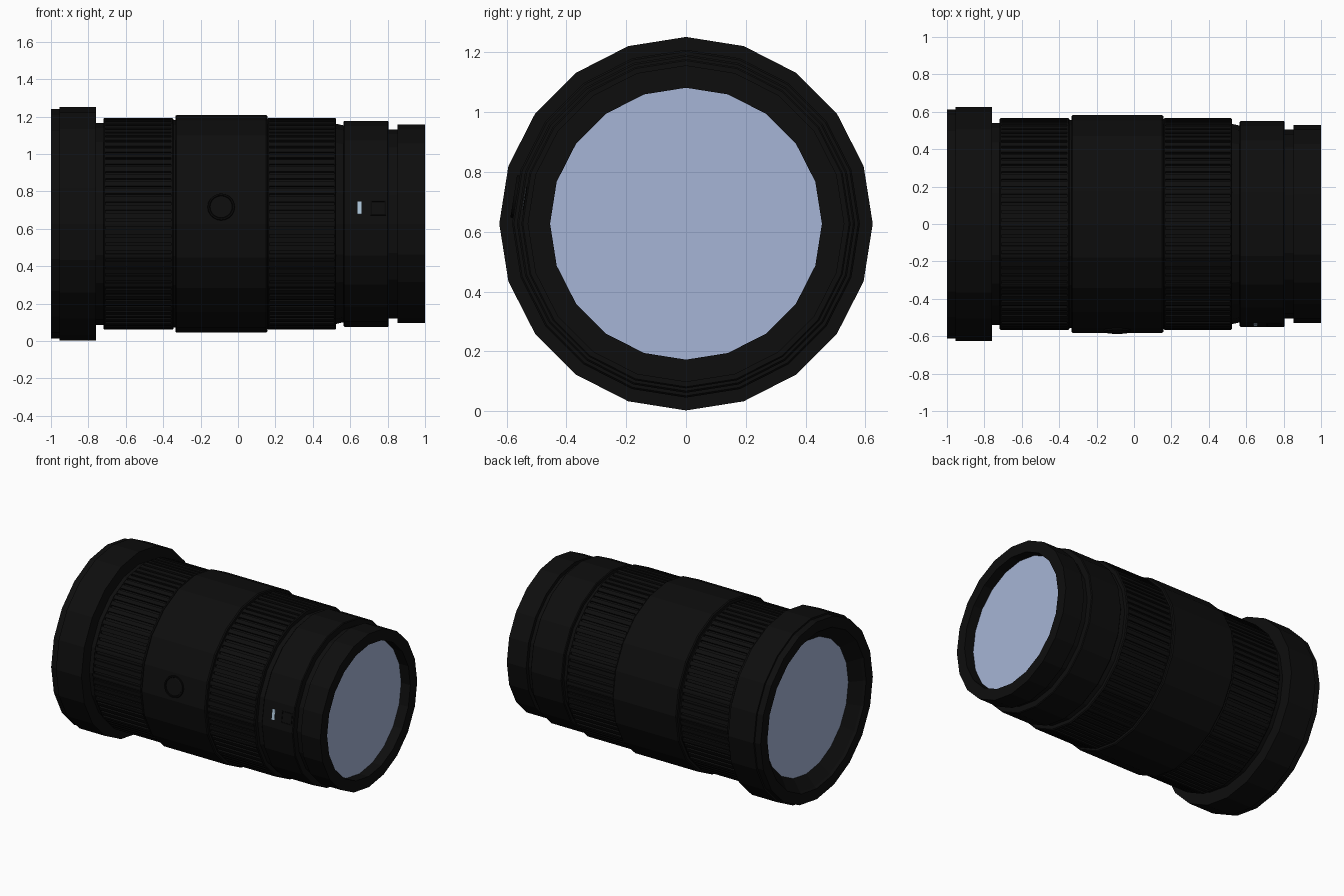
import bpy, bmesh, math
from mathutils import Matrix, Vector

if "Cube" in bpy.data.objects:
    bpy.data.objects.remove(bpy.data.objects["Cube"])

SIDES = 20
AXIS_Z = 0.627


def material(name, rgb):
    m = bpy.data.materials.new(name)
    m.diffuse_color = (*rgb, 1)
    m.use_nodes = True
    m.node_tree.nodes["Principled BSDF"].inputs["Base Color"].default_value = m.diffuse_color
    return m


BLACK = material("black", (0.0042, 0.0042, 0.0042))
DEEP = material("deep_black", (0.0022, 0.0022, 0.0022))
GLASS = material("blue_glass", (0.38, 0.46, 0.67))
PALE = material("pale_blue", (0.42, 0.56, 0.70))


def finish(name, bm, mat):
    me = bpy.data.meshes.new(name)
    bm.to_mesh(me)
    bm.free()
    me.materials.append(mat)
    ob = bpy.data.objects.new(name, me)
    bpy.context.collection.objects.link(ob)
    return ob


def polar(r, i):
    a = math.tau * i / SIDES
    return Vector((0, r * math.cos(a), AXIS_Z + r * math.sin(a)))


def ring_points(x, r, depth, ribbed):
    """Twenty-sided ring; ribbed rings get four notches on every side."""
    pts = []
    for i in range(SIDES):
        steps = [(0, 0)]
        if ribbed:
            for k in range(4):
                a, b = (k + 0.32) / 4, (k + 0.68) / 4
                steps += [(a, 0), (a, depth), (b, depth), (b, 0)]
        for t, d in steps:
            p = polar(r - d, i).lerp(polar(r - d, i + 1), t)
            pts.append((x, p.y, p.z))
    return pts


def lathe(name, profile, mat=BLACK, ribbed=False):
    """Surface around the barrel axis from (x, radius, notch depth) points."""
    bm = bmesh.new()
    rings = [[bm.verts.new(p) for p in ring_points(x, r, d[0] if d else 0, ribbed)]
             for x, r, *d in profile]
    for a, b in zip(rings, rings[1:]):
        n = len(a)
        for j in range(n):
            k = (j + 1) % n
            bm.faces.new((a[j], a[k], b[k], b[j]))
    bmesh.ops.remove_doubles(bm, verts=bm.verts, dist=1e-6)
    return finish(name, bm, mat)


def glass(name, x, r, facing):
    bm = bmesh.new()
    f = bm.faces.new([bm.verts.new(p) for p in ring_points(x, r, 0, False)])
    f.normal_update()
    if f.normal.x * facing < 0:
        f.normal_flip()
    finish(name, bm, GLASS)


# Barrel sections, from the wide end to the mount end
lathe("wide_hood", [(-0.92, 0.46), (-0.985, 0.53), (-1.0, 0.54), (-1.0, 0.613),
                    (-0.955, 0.613), (-0.955, 0.625), (-0.76, 0.625),
                    (-0.76, 0.54), (-0.72, 0.54)])


def grip(name, x0, x1, r0, r1):
    lathe(name, [(x0, r0), (x0, 0.56), (x0 + 0.006, 0.566), (x0 + 0.012, 0.566),
                 (x0 + 0.012, 0.566, 0.011), (x1 - 0.012, 0.566, 0.011),
                 (x1 - 0.012, 0.566), (x1 - 0.006, 0.566), (x1, 0.56), (x1, r1)],
          ribbed=True)


grip("wide_grip", -0.72, -0.345, 0.54, 0.555)
lathe("centre_band", [(-0.345, 0.555), (-0.335, 0.555), (-0.335, 0.576), (-0.328, 0.582),
                      (0.15, 0.582), (0.157, 0.576), (0.157, 0.555)])
grip("narrow_grip", 0.157, 0.525, 0.555, 0.535)
lathe("tapered_neck", [(0.525, 0.535), (0.565, 0.526)])
lathe("index_ring", [(0.565, 0.526), (0.565, 0.546), (0.57, 0.551), (0.8, 0.551),
                     (0.805, 0.546), (0.805, 0.505), (0.852, 0.505)])
lathe("mount_rim", [(0.852, 0.505), (0.852, 0.53), (1.0, 0.53), (1.0, 0.455),
                    (0.93, 0.455)])

# Glass at both ends
glass("wide_glass", -0.92, 0.46, -1)
glass("mount_glass", 0.93, 0.455, 1)


def on_side(x, r):
    """Frame centred on the front side of a ring, local z pointing outward."""
    tilt = math.pi / SIDES
    d = r * math.cos(tilt)
    out = Vector((0, -math.cos(tilt), math.sin(tilt)))
    right = Vector((1, 0, 0))
    up = out.cross(right)
    m = Matrix((right, up, out)).transposed().to_4x4()
    m.translation = Vector((x, 0, AXIS_Z)) + out * d
    return m


def plate(name, x, r, w, h, thick, mat, dx=0, dy=0):
    bm = bmesh.new()
    bmesh.ops.create_cube(bm, size=1)
    bm.transform(on_side(x, r) @ Matrix.Translation((dx, dy, thick / 2))
                 @ Matrix.Diagonal((w, h, thick, 1)))
    return finish(name, bm, mat)


# Round button with a raised rim
def spun(name, profile, mat, n=20):
    bm = bmesh.new()
    rings = [[bm.verts.new((r * math.cos(math.tau * i / n), r * math.sin(math.tau * i / n), z))
              for i in range(n)] for r, z in profile]
    for a, b in zip(rings, rings[1:]):
        for i in range(n):
            k = (i + 1) % n
            bm.faces.new((a[i], a[k], b[k], b[i]))
    if profile[-1][0] < 0.058:
        bm.faces.new(rings[-1])
    bm.transform(on_side(-0.09, 0.582))
    finish(name, bm, mat)


spun("button_rim", [(0.073, 0), (0.071, 0.009), (0.062, 0.009), (0.059, 0.004)], DEEP)
spun("button_face", [(0.059, 0.004), (0.056, 0.006)], BLACK)

# Alignment mark and square outline on the index ring
plate("index_mark", 0.65, 0.551, 0.02, 0.07, 0.004, PALE)
for s in (-1, 1):
    plate("square_outline_side", 0.75, 0.551, 0.007, 0.08, 0.003, DEEP, dx=s * 0.037)
    plate("square_outline_edge", 0.75, 0.551, 0.067, 0.007, 0.003, DEEP, dy=s * 0.0365)
